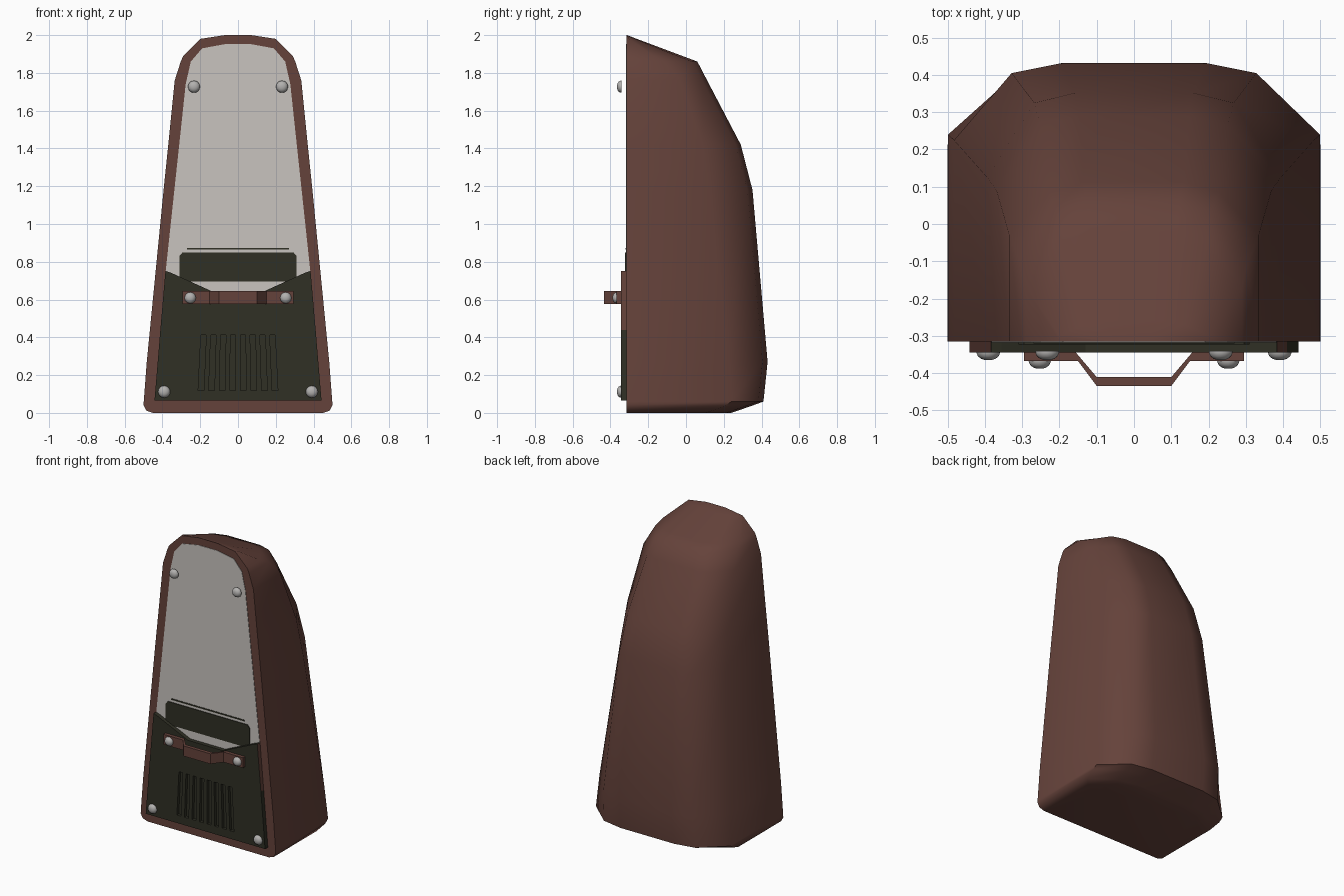
import bpy, bmesh, math

if "Cube" in bpy.data.objects:
    bpy.data.objects.remove(bpy.data.objects["Cube"])


def material(name, rgb):
    m = bpy.data.materials.new(name)
    m.diffuse_color = (*rgb, 1)
    m.use_nodes = True
    m.node_tree.nodes["Principled BSDF"].inputs["Base Color"].default_value = m.diffuse_color
    return m


BROWN = material("brown", (0.13, 0.055, 0.043))
DARK = material("dark_olive", (0.029, 0.029, 0.018))
WHITE = material("off_white", (0.58, 0.55, 0.52))
METAL = material("metal", (0.45, 0.44, 0.43))


def finish(bm, name, *mats, smooth=None):
    bmesh.ops.recalc_face_normals(bm, faces=bm.faces)
    me = bpy.data.meshes.new(name)
    bm.to_mesh(me)
    bm.free()
    ob = bpy.data.objects.new(name, me)
    bpy.context.collection.objects.link(ob)
    for m in mats:
        me.materials.append(m)
    if smooth:
        bpy.ops.object.select_all(action='DESELECT')
        ob.select_set(True)
        bpy.context.view_layer.objects.active = ob
        bpy.ops.object.shade_smooth_by_angle(angle=math.radians(smooth))
    return ob


def loft(bm, rings):
    """Skin a stack of closed rings and cap both ends."""
    rows = [[bm.verts.new(p) for p in r] for r in rings]
    n = len(rows[0])
    for a, b in zip(rows, rows[1:]):
        for i in range(n):
            bm.faces.new((a[i], a[(i + 1) % n], b[(i + 1) % n], b[i]))
    bm.faces.new(rows[0])
    bm.faces.new(rows[-1])


def slab(bm, pts, y0, y1):
    """Front-view (x, z) outline given thickness in y."""
    loft(bm, [[(x, y, z) for x, z in pts] for y in (y0, y1)])


def mirrored(half):
    return half + [(-x, v) for x, v in reversed(half)]


# Body: horizontal sections (z, half width, side depth, back depth)
F = -0.315
sections = [
    (0.0, .45, .10, .24), (.012, .485, .14, .275), (.04, .5, .21, .355),
    (.06, .499, .24, .41), (.27, .483, .225, .432), (1.18, .394, .125, .352),
    (1.42, .369, .09, .29), (1.76, .335, -.03, .112), (1.86, .303, -.11, .06),
    (1.89, .29, -.17, -.02), (1.98, .2, -.30, -.26), (2.0, .07, -.314, -.312)]
bm = bmesh.new()
rings = []
for z, w, s, d in sections:
    corner = d - min(.027, (d - s) * .25)
    half = [(w, F), (w, s), (.68 * w, corner), (.4 * w, d)]
    rings.append([(x, y, z) for x, y in mirrored(half)])
loft(bm, rings)
finish(bm, "body_shell", BROWN, smooth=60)

# Pale front panel, inset from the rim
bm = bmesh.new()
slab(bm, mirrored([(.44, .065), (.384, .74), (.277, 1.74), (.25, 1.86),
                   (.19, 1.93), (.07, 1.952)]), F - .003, F + .01)
finish(bm, "front_panel", WHITE)

# Dark weight plate and the thin line above it
bm = bmesh.new()
slab(bm, mirrored([(.3, .695), (.31, .71), (.31, .83), (.295, .848)]), F - .008, F)
slab(bm, mirrored([(.27, .864), (.27, .873)]), F - .006, F)
finish(bm, "dark_band", DARK)

# Lower cover with a dipped top edge; brown on its upper side walls
bm = bmesh.new()
slab(bm, mirrored([(.442, .065), (.411, .44), (.384, .752), (.355, .742),
                   (.13, .64)]), F - .03, F)
bm.normal_update()
bmesh.ops.recalc_face_normals(bm, faces=bm.faces)
for f in bm.faces:
    c = f.calc_center_median()
    if abs(f.normal.x) > .9 and (c.x < 0 or c.z > .44):
        f.material_index = 1
cover = finish(bm, "lower_cover", DARK, BROWN)

# Vent slots cut into the cover, leaning slightly inward
bm = bmesh.new()
for i in range(8):
    x = (i - 3.5) * .056
    slab(bm, [(x - .015, .118), (x + .015, .118),
              (x * .93 + .014, .412), (x * .93 - .014, .412)], F - .06, F - .01)
cutter = finish(bm, "vent_cutter", DARK)
cutter.hide_render = True
cutter.hide_set(True)
cutter.display_type = 'WIRE'
cut = cover.modifiers.new("vents", 'BOOLEAN')
cut.operation = 'DIFFERENCE'
cut.solver = 'EXACT'
cut.object = cutter

# Raised clasp bracket, a bent strip seen from above
outer = [(-.295, -.368), (-.15, -.368), (-.1, -.435), (.1, -.435), (.15, -.368), (.295, -.368)]
inner = [(.295, -.344), (.157, -.344), (.1, -.411), (-.1, -.411), (-.157, -.344), (-.295, -.344)]
bm = bmesh.new()
loft(bm, [[(x, y, z) for x, y in outer + inner] for z in (.577, .645)])
finish(bm, "clasp_bracket", BROWN)


# Domed screw heads
def screw(name, x, y, z, r=.032, depth=.021):
    bm = bmesh.new()
    rings = []
    for a in (-12, 0, 30, 55, 75):
        t = math.radians(a)
        rings.append([(x + r * math.cos(t) * math.cos(k * math.pi / 8),
                       y - depth * math.sin(t),
                       z + r * math.cos(t) * math.sin(k * math.pi / 8)) for k in range(16)])
    loft(bm, rings)
    finish(bm, name, METAL, smooth=40)


for side, sx in (("left", -1), ("right", 1)):
    screw("upper_screw_" + side, sx * .233, -.345, 1.727)
    screw("lower_screw_" + side, sx * .391, -.345, .112)
    screw("bracket_screw_" + side, sx * .253, -.368, .609, .03)
